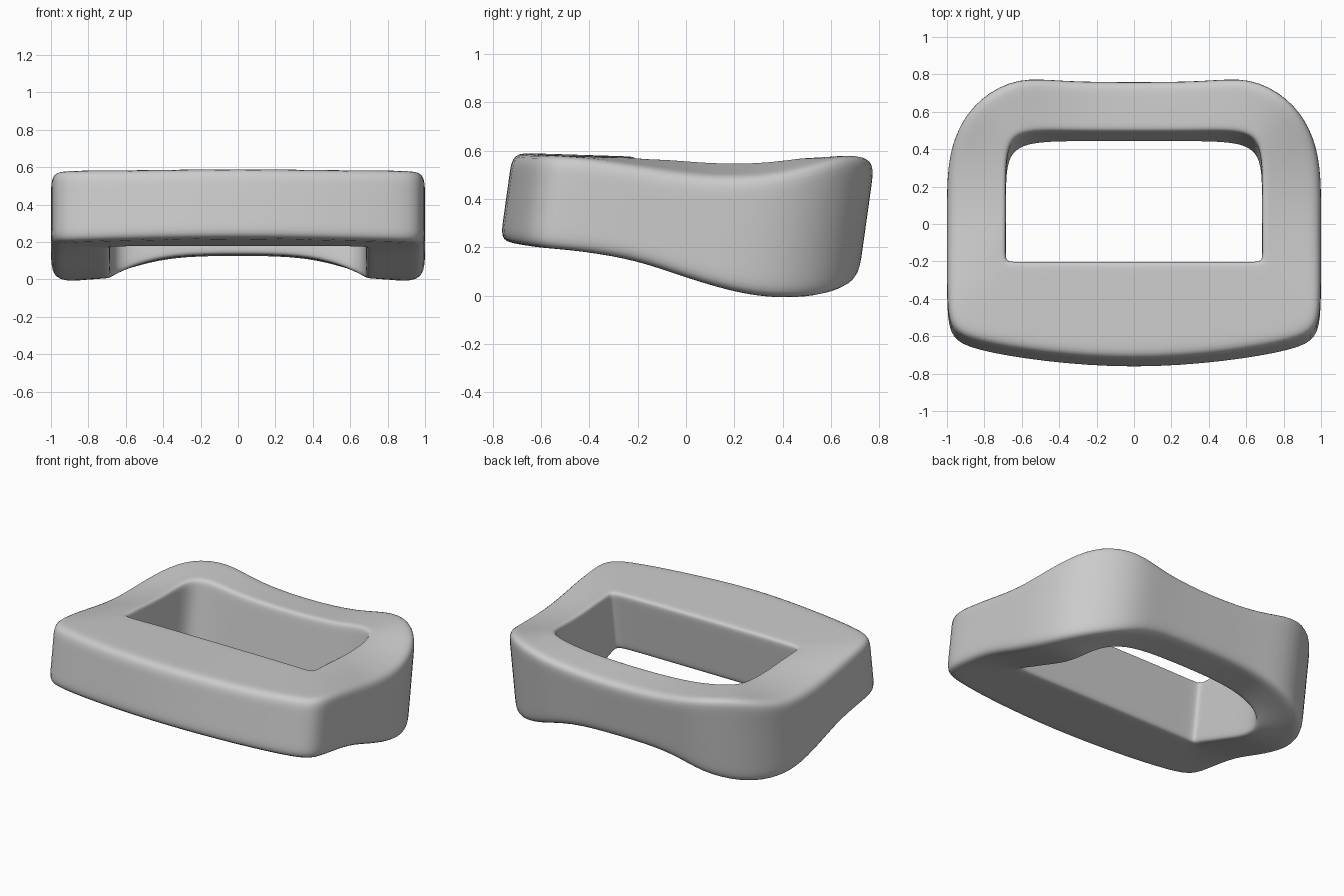
import bpy
import bmesh
from mathutils import Vector

cube = bpy.data.objects.get("Cube")
if cube:
    bpy.data.objects.remove(cube, do_unlink=True)

# One neutral grey for the whole frame
grey = bpy.data.materials.new("light_grey")
grey.use_nodes = True
colour = (0.6, 0.6, 0.6, 1.0)
grey.diffuse_color = colour
grey.node_tree.nodes["Principled BSDF"].inputs["Base Color"].default_value = colour

# Half of the ring, from the front middle round the side to the back middle:
# outer x, y, inner x, y, top height outer, inner, bottom height outer, inner
HALF_RING = [
    (0, -.765, 0, -.23, .595, .575, .225, .175),
    (.5, -.725, .45, -.23, .585, .575, .215, .175),
    (.86, -.66, .64, -.23, .585, .57, .205, .175),
    (.98, -.6, .685, -.225, .58, .57, .2, .17),
    (1, -.46, .685, -.18, .57, .565, .19, .16),
    (1, -.2, .685, -.08, .53, .565, .155, .12),
    (1, .04, .685, .05, .49, .555, .07, .08),
    (1, .3, .685, .22, .49, .55, 0, .02),
    (.95, .49, .68, .36, .535, .56, -.015, 0),
    (.83, .65, .64, .44, .59, .57, -.005, .03),
    (.62, .765, .54, .47, .58, .56, .045, .08),
    (.38, .745, .35, .47, .52, .53, .12, .13),
    (0, .745, 0, .47, .5, .52, .125, .135),
]
OUTER_ROUND = 0.09
INNER_ROUND = 0.05
LEAN = 0.14
LEAN_PIVOT = 0.35


def section(station, side):
    """Rounded cross-section of the frame at one station, as a closed loop."""
    ox, oy, ix, iy, top_out, top_in, bottom_out, bottom_in = station
    outer = Vector((ox * side, oy, 0))
    inner = Vector((ix * side, iy, 0))
    width = (outer - inner).length
    a = INNER_ROUND / width
    b = 1 - OUTER_ROUND / width

    def point(across, base, lift=0):
        low, high = base
        z = low + (high - low) * across + lift
        p = inner.lerp(outer, across)
        p.z = z
        p.y += LEAN * (z - LEAN_PIVOT)
        return p

    top = (top_in, top_out)
    bottom = (bottom_in, bottom_out)
    middle = ((top_in + bottom_in) / 2, (top_out + bottom_out) / 2)
    top_edge = [point(t, top) for t in (0, a, (a + b) / 2, b, 1)]
    outer_wall = [point(1, top, -OUTER_ROUND), point(1, middle),
                  point(1, bottom, OUTER_ROUND)]
    bottom_edge = [point(t, bottom) for t in (1, b, (a + b) / 2, a, 0)]
    inner_wall = [point(0, bottom, INNER_ROUND), point(0, middle),
                  point(0, top, -INNER_ROUND)]
    return top_edge + outer_wall + bottom_edge + inner_wall


# Cage: sections bridged into a closed ring, mirrored left to right
bm = bmesh.new()
stations = [(row, 1) for row in HALF_RING]
stations += [(row, -1) for row in reversed(HALF_RING[1:-1])]
loops = [[bm.verts.new(p) for p in section(row, side)] for row, side in stations]
for i, loop in enumerate(loops):
    following = loops[(i + 1) % len(loops)]
    for j in range(len(loop)):
        k = (j + 1) % len(loop)
        bm.faces.new((loop[j], loop[k], following[k], following[j]))
bmesh.ops.recalc_face_normals(bm, faces=bm.faces)
for face in bm.faces:
    face.smooth = True

mesh = bpy.data.meshes.new("curved_frame")
bm.to_mesh(mesh)
bm.free()
mesh.materials.append(grey)
frame = bpy.data.objects.new("curved_frame", mesh)
bpy.context.scene.collection.objects.link(frame)

# Smooth rounded surface
smooth = frame.modifiers.new("smooth_surface", "SUBSURF")
smooth.levels = 2
smooth.render_levels = 2
